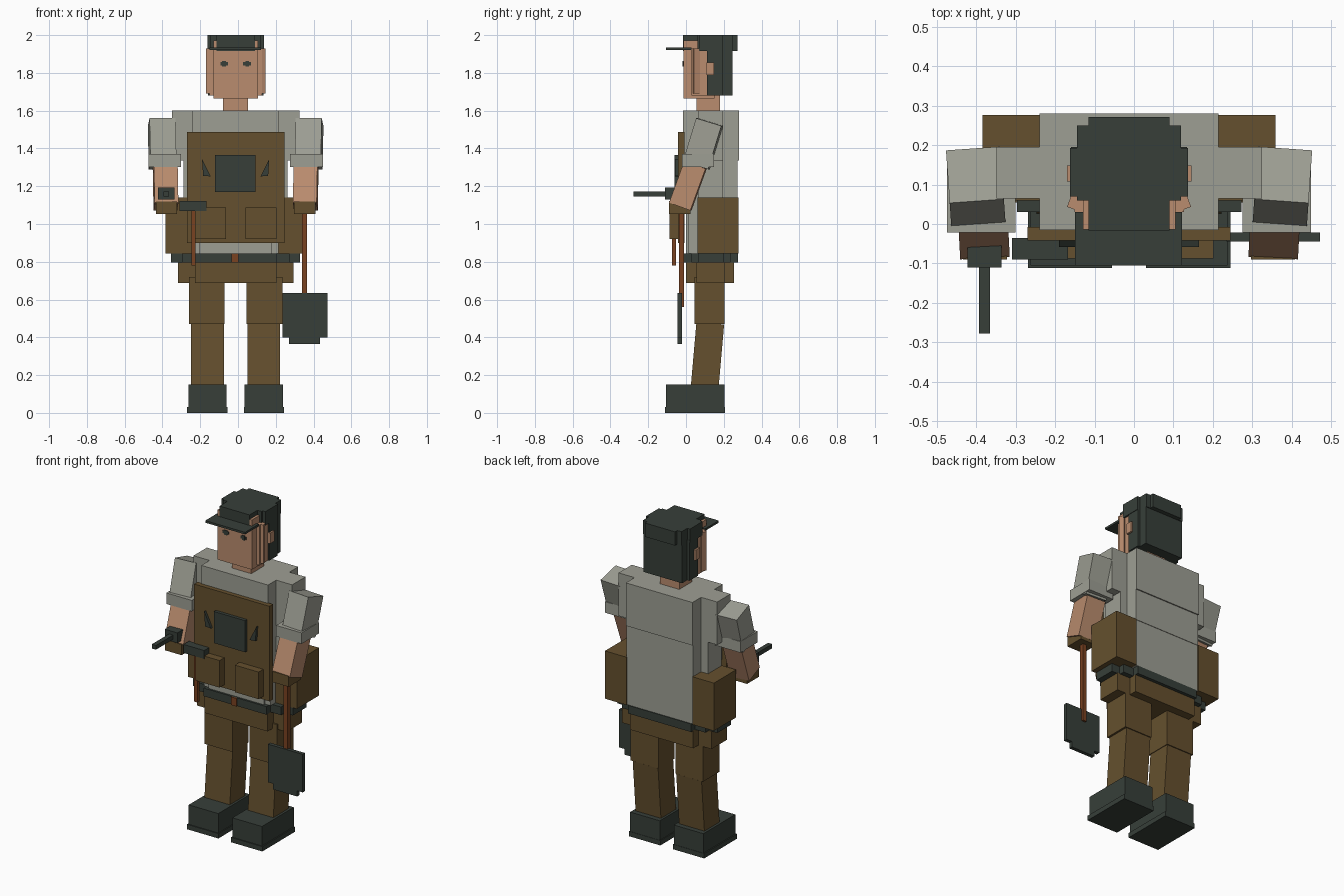
import bpy, bmesh, math
from mathutils import Matrix, Vector

if "Cube" in bpy.data.objects:
    bpy.data.objects.remove(bpy.data.objects["Cube"])

CX = -0.0125  # symmetry line of the body


def material(name, rgb):
    m = bpy.data.materials.new(name)
    lin = [((c / 255 + 0.055) / 1.055) ** 2.4 for c in rgb]
    m.diffuse_color = (*lin, 1)
    m.use_nodes = True
    m.node_tree.nodes["Principled BSDF"].inputs["Base Color"].default_value = m.diffuse_color
    return m


DARK = material("dark green", (55, 63, 57))
BROWN = material("brown cloth", (101, 80, 46))
GREY = material("grey shirt", (158, 159, 148))
SKIN = material("skin", (186, 140, 110))
WOOD = material("wood", (122, 66, 33))


def finish(name, bm, mat):
    bmesh.ops.recalc_face_normals(bm, faces=bm.faces)
    mesh = bpy.data.meshes.new(name)
    bm.to_mesh(mesh)
    bm.free()
    mesh.materials.append(mat)
    ob = bpy.data.objects.new(name, mesh)
    bpy.context.collection.objects.link(ob)
    return ob


def box(name, x, y, z, mat, tilt=0, turn=0):
    """Box from (min, max) ranges, tilted about x and turned about z at its centre."""
    bm = bmesh.new()
    size = [r[1] - r[0] for r in (x, y, z)]
    mid = Vector([(r[0] + r[1]) / 2 for r in (x, y, z)])
    rot = Matrix.Rotation(math.radians(turn), 4, 'Z') @ Matrix.Rotation(math.radians(tilt), 4, 'X')
    bmesh.ops.create_cube(bm, size=1, matrix=Matrix.Translation(mid) @ rot @ Matrix.Diagonal((*size, 1)))
    return finish(name, bm, mat)


def pair(name, x, y, z, mat, tilt=0, turn=0):
    """Two mirrored boxes; x is measured outwards from the symmetry line."""
    for side, s in (("left", 1), ("right", -1)):
        xs = sorted((CX + s * x[0], CX + s * x[1]))
        box(f"{side}_{name}", xs, y, z, mat, tilt, turn * s)


def prism(name, outline, low, high, mat, axis='Z'):
    """Extrude an outline along z (points are x, y) or along y (points are x, z)."""
    bm = bmesh.new()
    place = (lambda a, b, h: (a, b, h)) if axis == 'Z' else (lambda a, b, h: (a, h, b))
    face = bm.faces.new([bm.verts.new(place(a, b, low)) for a, b in outline])
    res = bmesh.ops.extrude_face_region(bm, geom=[face])
    verts = [v for v in res["geom"] if isinstance(v, bmesh.types.BMVert)]
    shift = Vector((0, 0, high - low)) if axis == 'Z' else Vector((0, high - low, 0))
    bmesh.ops.translate(bm, verts=verts, vec=shift)
    return finish(name, bm, mat)


def stepped(name, levels, low, high, mat):
    """Stepped plan from (half width, front y, back y), narrowest level first."""
    half = []
    for i, (w, front, back) in enumerate(levels):
        if i:
            half.append((levels[i - 1][0], front))
        half.append((w, front))
    for i in range(len(levels) - 1, -1, -1):
        half.append((levels[i][0], levels[i][2]))
        if i:
            half.append((levels[i - 1][0], levels[i][2]))
    outline = [(CX + w, y) for w, y in half] + [(CX - w, y) for w, y in reversed(half)]
    return prism(name, outline, low, high, mat)


# Boots and legs
pair("boot_sole", (0.043, 0.257), (-0.112, 0.207), (0.0, 0.03), DARK)
pair("boot", (0.048, 0.25), (-0.106, 0.205), (0.03, 0.15), DARK)
pair("shin", (0.062, 0.235), (0.04, 0.187), (0.13, 0.475), BROWN, tilt=-5)
pair("thigh", (0.058, 0.247), (0.045, 0.205), (0.47, 0.72), BROWN)

# Hips, belt and buckle
stepped("hips", [(0.215, 0.0, 0.255), (0.305, 0.055, 0.205)], 0.687, 0.797, BROWN)
stepped("belt", [(0.215, -0.012, 0.275), (0.285, 0.03, 0.235), (0.342, 0.065, 0.2)], 0.795, 0.845, DARK)
box("buckle", (-0.035, 0.003), (-0.02, 0.0), (0.795, 0.845), WOOD)

# Shirt
stepped("shirt_lower", [(0.19, 0.0, 0.27), (0.2275, 0.012, 0.27), (0.275, 0.065, 0.195)], 0.845, 1.14, GREY)
stepped("shirt_middle", [(0.2275, -0.008, 0.273), (0.275, 0.065, 0.195)], 1.14, 1.335, GREY)
stepped("shirt_upper", [(0.2275, -0.015, 0.28), (0.337, 0.065, 0.195)], 1.335, 1.6, GREY)

# Apron with pockets, chest plate and fasteners
box("apron", (-0.27, 0.245), (-0.042, -0.008), (0.9, 1.487), BROWN)
pair("apron_pocket", (0.052, 0.215), (-0.088, -0.04), (0.92, 1.087), BROWN)
box("chest_plate", (-0.122, 0.092), (-0.062, -0.04), (1.17, 1.365), DARK)
for side, s in (("left", 1), ("right", -1)):
    prism(f"{side}_fastener", [(CX + s * x, z) for x, z in ((0.178, 1.345), (0.132, 1.252), (0.172, 1.255))],
          -0.058, -0.04, DARK, 'Y')

# Side bags
pair("side_bag", (0.225, 0.372), (0.06, 0.277), (0.845, 1.14), BROWN)

# Arms
pair("sleeve", (0.32, 0.458), (0.02, 0.16), (1.305, 1.545), GREY, tilt=-17, turn=-4)
pair("cuff", (0.288, 0.462), (-0.022, 0.147), (1.302, 1.37), GREY)
pair("forearm", (0.308, 0.434), (-0.05, 0.07), (1.085, 1.32), SKIN, tilt=-20, turn=-3)
pair("glove", (0.31, 0.422), (-0.09, 0.025), (1.052, 1.118), BROWN)

# Neck, face and ears
box("neck", (-0.08, 0.052), (0.055, 0.18), (1.59, 1.69), SKIN)
box("face", (-0.13, 0.105), (-0.014, 0.15), (1.665, 1.972), SKIN)
pair("cheek", (0.11, 0.139), (0.03, 0.13), (1.68, 1.93), SKIN)
pair("sideburn", (0.12, 0.153), (0.037, 0.069), (1.69, 1.93), SKIN, turn=20)
pair("ear", (0.135, 0.158), (0.108, 0.148), (1.79, 1.855), SKIN)
pair("eye", (0.04, 0.08), (-0.017, -0.013), (1.84, 1.857), DARK)
pair("pupil", (0.051, 0.071), (-0.018, -0.013), (1.833, 1.862), DARK)

# Hair and cap
stepped("hair", [(0.132, 0.112, 0.245), (0.147, 0.112, 0.195)], 1.68, 1.93, DARK)
stepped("cap", [(0.1025, -0.016, 0.272), (0.132, 0.06, 0.25), (0.15, 0.07, 0.193)], 1.915, 2.0, DARK)
box("cap_visor", (-0.15, 0.122), (-0.105, 0.03), (1.922, 1.935), DARK)

# Hand tool
box("tool_body", (-0.423, -0.337), (-0.11, -0.05), (1.13, 1.193), DARK)
box("tool_barrel", (-0.394, -0.366), (-0.278, -0.1), (1.146, 1.172), DARK)

# Hammer on the belt
box("hammer_handle", (-0.247, -0.225), (-0.075, -0.053), (0.78, 1.08), WOOD)
box("hammer_head", (-0.31, -0.168), (-0.09, -0.035), (1.07, 1.122), DARK)

# Shovel
box("shovel_handle", (0.338, 0.364), (-0.038, -0.01), (0.56, 1.1), WOOD)
prism("shovel_blade", [(0.27, 0.365), (0.435, 0.365), (0.435, 0.4), (0.473, 0.4), (0.473, 0.635),
                       (0.235, 0.635), (0.235, 0.4), (0.27, 0.4)], -0.045, -0.022, DARK, 'Y')
